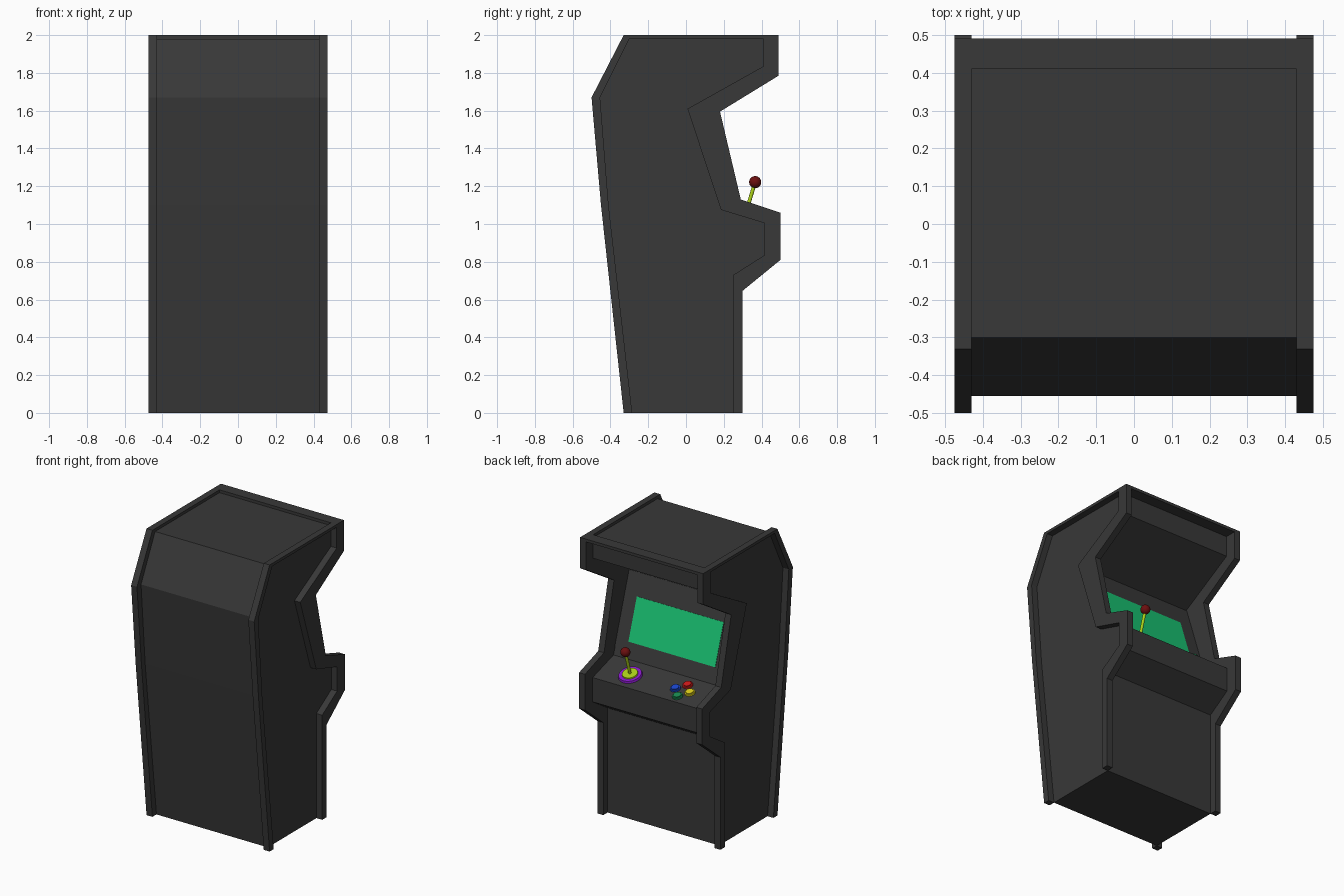
import bpy, bmesh, math
from mathutils import Vector, Matrix

if "Cube" in bpy.data.objects:
    bpy.data.objects.remove(bpy.data.objects["Cube"])

def material(name, rgb):
    m = bpy.data.materials.new(name)
    m.diffuse_color = (*rgb, 1)
    m.use_nodes = True
    m.node_tree.nodes["Principled BSDF"].inputs["Base Color"].default_value = m.diffuse_color
    return m

DARK = material("dark_grey", (0.04, 0.04, 0.04))
GREEN = material("screen_green", (0.01, 0.55, 0.17))
PURPLE = material("purple", (0.25, 0.01, 0.6))
LIME = material("lime", (0.42, 0.65, 0.01))
MAROON = material("maroon", (0.15, 0.005, 0.005))

def finish(name, bm, mat, smooth=False):
    bmesh.ops.recalc_face_normals(bm, faces=bm.faces)
    me = bpy.data.meshes.new(name)
    bm.to_mesh(me)
    bm.free()
    me.materials.append(mat)
    ob = bpy.data.objects.new(name, me)
    bpy.context.collection.objects.link(ob)
    if smooth:
        bpy.ops.object.select_all(action='DESELECT')
        ob.select_set(True)
        bpy.context.view_layer.objects.active = ob
        bpy.ops.object.shade_smooth_by_angle(angle=math.radians(35))
    return ob

def extrude(name, profile, x0, x1, mat=DARK):
    """Extrude a (y, z) profile along x."""
    bm = bmesh.new()
    f = bm.faces.new([bm.verts.new((x0, y, z)) for y, z in profile])
    r = bmesh.ops.extrude_face_region(bm, geom=[f])
    bmesh.ops.translate(bm, vec=(x1 - x0, 0, 0),
                        verts=[v for v in r['geom'] if isinstance(v, bmesh.types.BMVert)])
    return finish(name, bm, mat)

# Side profiles (y, z), from the back foot round to the player-side foot
outer = [(-0.33, 0), (-0.45, 1.1), (-0.5, 1.67), (-0.33, 2), (0.49, 2), (0.49, 1.785),
         (0.18, 1.595), (0.29, 1.13), (0.5, 1.06), (0.5, 0.81), (0.298, 0.645), (0.298, 0)]
inner = [(-0.285, 0), (-0.41, 1.1), (-0.455, 1.67), (-0.30, 1.98), (0.41, 1.98), (0.41, 1.835),
         (0.008, 1.61), (0.185, 1.075), (0.415, 1.005), (0.415, 0.835), (0.25, 0.73), (0.25, 0)]

# Cabinet body, raised side frames and the lip above the header
extrude("cabinet_body", inner, -0.43, 0.43)
for side, s in (("left", -1), ("right", 1)):
    extrude(side + "_side_frame", outer + inner[::-1], s * 0.43, s * 0.475)
extrude("header_lip", [(0.41, 1.98), (0.49, 1.98), (0.49, 2), (0.41, 2)], -0.43, 0.43)

# Screen and bezel lie on the sloped face
top, low = Vector(inner[6]), Vector(inner[7])
face_n = Vector((top.y - low.y, low.x - top.x)).normalized()

def slab(name, z0, z1, half, thick, mat):
    pts = [top.lerp(low, (top.y - z) / (top.y - low.y)) for z in (z0, z1)]
    extrude(name, [pts[0], pts[1], pts[1] + face_n * thick, pts[0] + face_n * thick],
            -half, half, mat)

slab("screen_bezel", 1.135, 1.605, 0.43, 0.004, DARK)
slab("screen", 1.18, 1.46, 0.335, 0.007, GREEN)

# Controls stand square to the control panel
p0, p1 = Vector(inner[7]), Vector(inner[8])
tilt = Matrix.Rotation(math.atan2(p1.y - p0.y, p1.x - p0.x), 4, 'X')

def place(x, y, h):
    z = p0.y + (y - p0.x) * (p1.y - p0.y) / (p1.x - p0.x)
    return Matrix.Translation((x, y, z)) @ tilt @ Matrix.Translation((0, 0, h))

def disc(name, x, y, r, h0, h1, mat, r2=None, seg=32):
    bm = bmesh.new()
    bmesh.ops.create_cone(bm, cap_ends=True, segments=seg, radius1=r, radius2=r2 or r,
                          depth=h1 - h0, matrix=place(x, y, (h0 + h1) / 2))
    return finish(name, bm, mat, True)

# Joystick
jx, jy = 0.212, 0.31
disc("joystick_ring", jx, jy, 0.08, -0.005, 0.014, PURPLE, 0.074)
disc("joystick_base", jx, jy, 0.056, 0, 0.022, LIME, 0.05)
disc("joystick_shaft", jx, jy, 0.01, 0, 0.18, LIME, seg=16)
bm = bmesh.new()
bmesh.ops.create_uvsphere(bm, u_segments=24, v_segments=16, radius=0.032,
                          matrix=place(jx, jy, 0.193))
finish("joystick_ball", bm, MAROON, True)

# Four buttons in a diamond
for name, dx, dy, rgb in (("blue", 0.056, 0, (0.01, 0.06, 0.6)), ("red", 0, -0.056, (0.6, 0.01, 0.01)),
                          ("yellow", -0.056, 0, (0.7, 0.6, 0.01)), ("green", 0, 0.056, (0.01, 0.25, 0.08))):
    m = material(name, rgb)
    disc(name + "_button_collar", -0.19 + dx, 0.308 + dy, 0.036, -0.005, 0.009, m, 0.033)
    disc(name + "_button", -0.19 + dx, 0.308 + dy, 0.027, 0, 0.016, m, 0.025)
